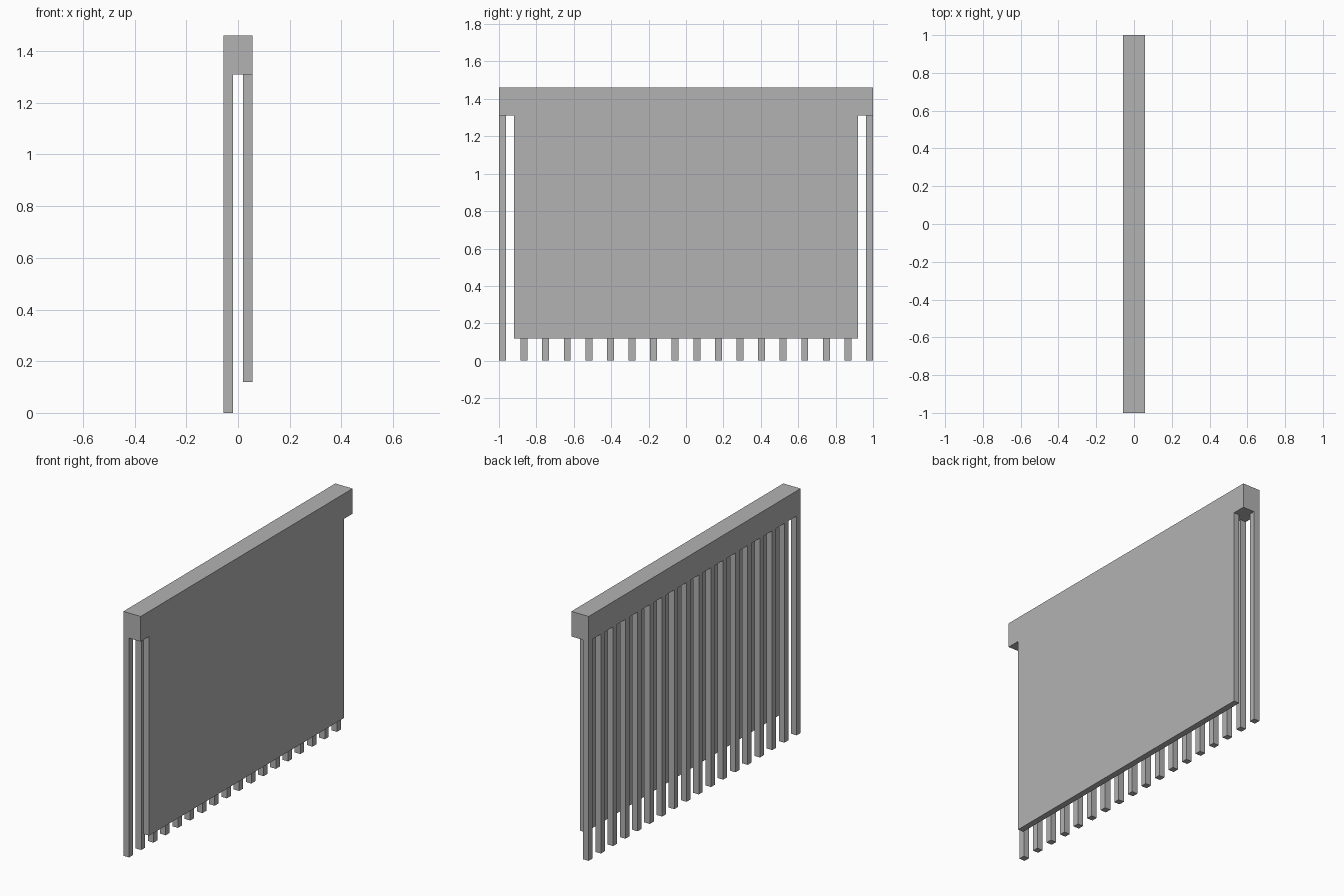
import bpy

cube = bpy.data.objects.get("Cube")
if cube:
    bpy.data.objects.remove(cube, do_unlink=True)

grey = bpy.data.materials.new("plain grey")
grey.use_nodes = True
colour = (0.45, 0.45, 0.45, 1)
grey.diffuse_color = colour
grey.node_tree.nodes["Principled BSDF"].inputs["Base Color"].default_value = colour


def box(name, low, high):
    """Axis-aligned box between two opposite corners."""
    centre = [(a + b) / 2 for a, b in zip(low, high)]
    bpy.ops.mesh.primitive_cube_add(size=1, location=centre)
    obj = bpy.context.object
    obj.name = name
    obj.scale = [b - a for a, b in zip(low, high)]
    bpy.ops.object.transform_apply(location=False, rotation=False, scale=True)
    obj.data.materials.append(grey)
    return obj


HALF_DEPTH = 0.057
THICK = 0.037
BEAM_BOTTOM = 1.31
SLATS = 18

# Top beam
box("top_beam", (-HALF_DEPTH, -1, BEAM_BOTTOM), (HALF_DEPTH, 1, 1.46))

# Solid panel hanging on the left side
box("panel", (HALF_DEPTH - THICK, -0.92, 0.12), (HALF_DEPTH, 0.92, BEAM_BOTTOM))

# Row of upright slats on the right side
pitch = (2 - THICK) / (SLATS - 1)
for i in range(SLATS):
    y = -1 + i * pitch
    box(f"slat_{i + 1}", (-HALF_DEPTH, y, 0), (THICK - HALF_DEPTH, y + THICK, BEAM_BOTTOM))
